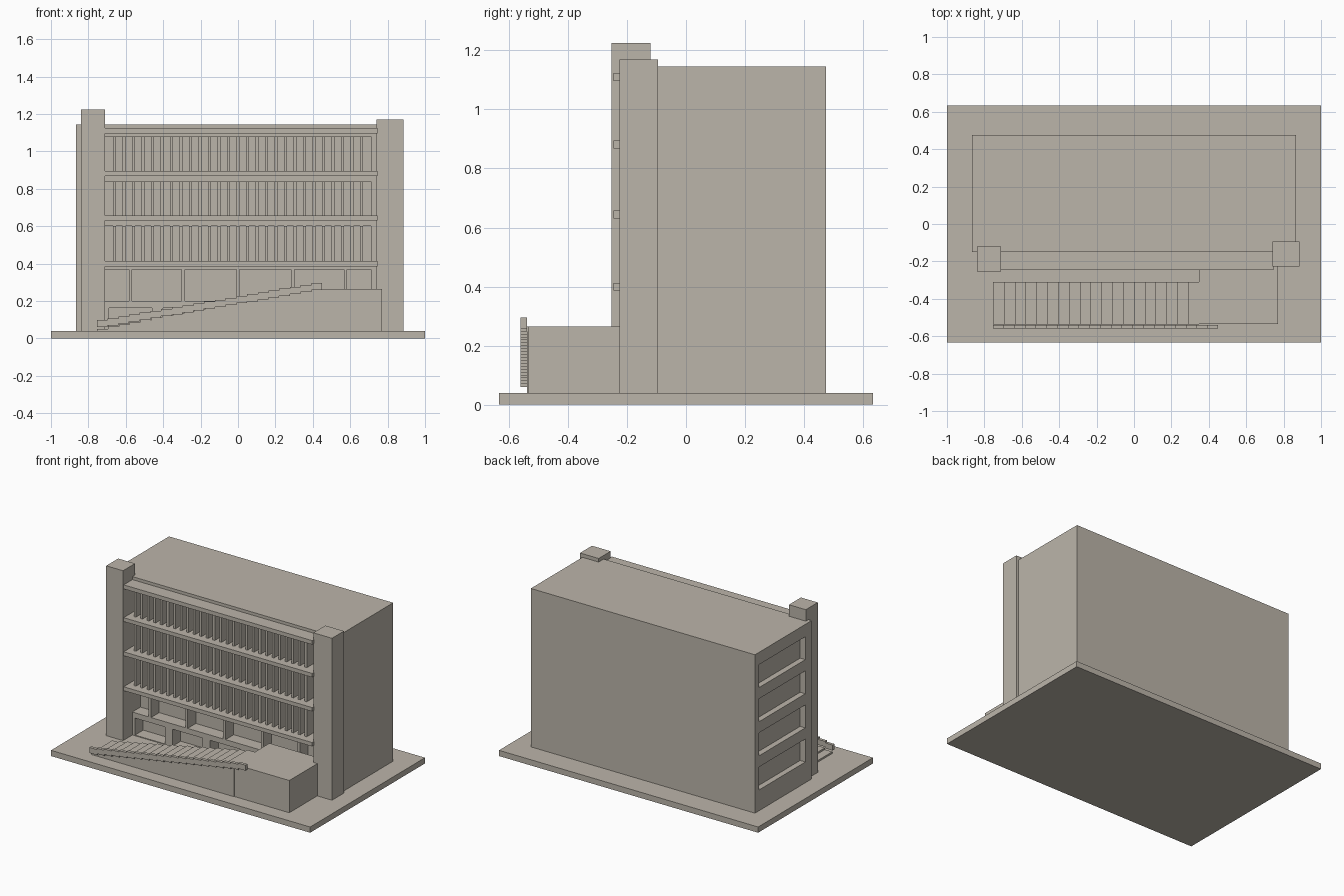
import bpy

if "Cube" in bpy.data.objects:
    bpy.data.objects.remove(bpy.data.objects["Cube"])

stone = bpy.data.materials.new("warm_grey_stone")
stone.diffuse_color = (0.50, 0.46, 0.40, 1)
stone.use_nodes = True
stone.node_tree.nodes["Principled BSDF"].inputs["Base Color"].default_value = stone.diffuse_color


def boxes(name, ranges):
    """One object made of axis-aligned boxes (x0, x1, y0, y1, z0, z1)."""
    verts, faces = [], []
    for x0, x1, y0, y1, z0, z1 in ranges:
        n = len(verts)
        verts += [(x, y, z) for z in (z0, z1)
                  for x, y in ((x0, y0), (x1, y0), (x1, y1), (x0, y1))]
        faces += [(n + 3, n + 2, n + 1, n), (n + 4, n + 5, n + 6, n + 7)]
        for i in range(4):
            j = (i + 1) % 4
            faces.append((n + i, n + j, n + 4 + j, n + 4 + i))
    mesh = bpy.data.meshes.new(name)
    mesh.from_pydata(verts, [], faces)
    mesh.materials.append(stone)
    ob = bpy.data.objects.new(name, mesh)
    bpy.context.collection.objects.link(ob)
    return ob


def stepped_band(name, x0, run, rise, count, y0, y1, top0, bottom):
    """Extruded stepped outline; bottom(i) gives the underside of step i."""
    top = [(x0 + run * (i + k), top0 + rise * i) for i in range(count) for k in (0, 1)]
    low = [(x0 + run * (i + k), bottom(i)) for i in range(count) for k in (0, 1)]
    # skip repeated points where the underside is level
    outline = []
    for p in low + top[::-1]:
        if p not in outline:
            outline.append(p)
    n = len(outline)
    verts = [(x, y, z) for y in (y0, y1) for x, z in outline]
    faces = [tuple(range(n)), tuple(range(2 * n - 1, n - 1, -1))]
    faces += [(i, i + n, (i + 1) % n + n, (i + 1) % n) for i in range(n)]
    mesh = bpy.data.meshes.new(name)
    mesh.from_pydata(verts, [], faces)
    mesh.materials.append(stone)
    ob = bpy.data.objects.new(name, mesh)
    bpy.context.collection.objects.link(ob)


# Ground plinth
BASE = 0.04
boxes("plinth", [(-1, 1, -0.633, 0.633, 0, BASE)])

# Main block and its openings
WALL = -0.15
block = boxes("main_block", [(-0.865, 0.865, WALL, 0.475, BASE, 1.145)])
floors = [(0.413, 0.602), (0.657, 0.84), (0.895, 1.08)]
cuts = [(-0.71, 0.71, WALL - 0.05, WALL + 0.04, a, b) for a, b in floors]

# Ground floor windows between slim piers
piers = [-0.72, -0.575, -0.293, 0, 0.293, 0.575, 0.72]
cuts += [(a + 0.009, b - 0.009, WALL - 0.05, WALL + 0.09, 0.20, 0.368)
         for a, b in zip(piers, piers[1:])]

# Basement openings behind the stair
cuts += [(x, x + 0.23, WALL - 0.05, WALL + 0.09, BASE + 0.005, 0.163)
         for x in (-0.69, -0.40, -0.11)]

# Recessed panels on the left side
cuts += [(-0.9, -0.825, -0.08, 0.43, 0.185 + 0.238 * i, 0.345 + 0.238 * i)
         for i in range(4)]

cutter = boxes("opening_cutter", cuts)
cutter.hide_render = True
cutter.hide_viewport = True
mod = block.modifiers.new("openings", "BOOLEAN")
mod.operation = "DIFFERENCE"
mod.solver = "EXACT"
mod.object = cutter

# Vertical fins on three floors
step = 1.42 / 28
boxes("facade_fins", [(x - 0.008, x + 0.008, WALL - 0.045, WALL + 0.045, a, b)
                      for a, b in floors
                      for x in (-0.71 + step * k for k in range(1, 28))])

# Projecting floor slabs
for i, (a, b) in enumerate([(0.386, 0.413), (0.63, 0.657), (0.868, 0.895), (1.096, 1.124)]):
    boxes("floor_slab_%d" % (i + 1), [(-0.712, 0.745, -0.246, WALL + 0.001, a, b)])

# Corner towers
boxes("left_tower", [(-0.84, -0.71, -0.253, -0.121, BASE, 1.225)])
boxes("right_tower", [(0.74, 0.884, -0.226, -0.094, BASE, 1.17)])

# Entrance landing
boxes("landing", [(0.347, 0.77, -0.534, WALL + 0.001, BASE, 0.265)])

# Straight stair and its stepped side band
run = 1.1 / 19
rise = 0.225 / 19
stepped_band("stair", -0.753, run, rise, 19, -0.538, -0.31, BASE + rise, lambda i: BASE)
stepped_band("stair_parapet", -0.755, 1.205 / 21, 0.0099, 21, -0.56, -0.539, 0.098,
             lambda i: 0.06 + 0.0099 * i)
